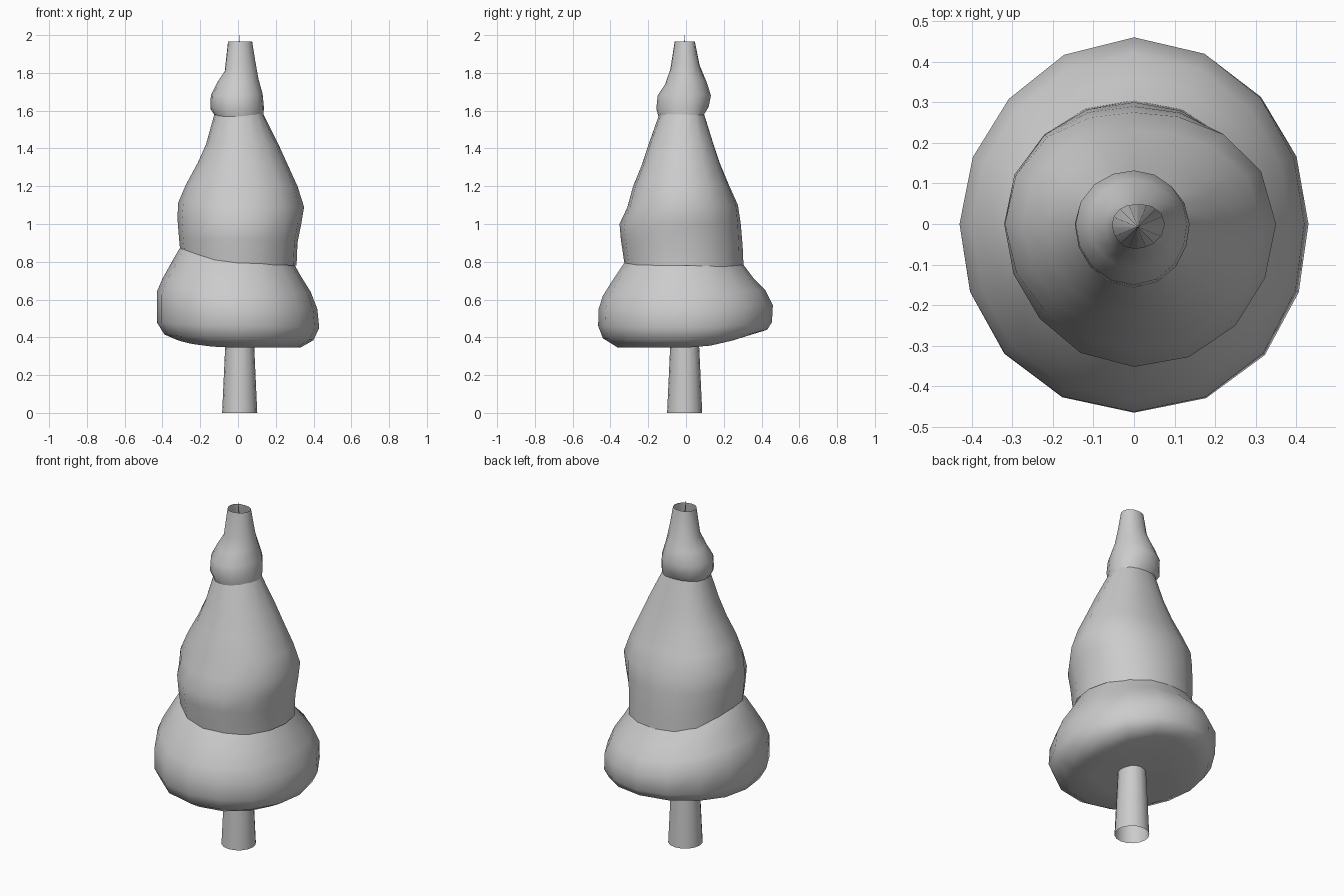
import bpy, bmesh, math

SEG = 16


def finish(bm, name, angle):
    bmesh.ops.recalc_face_normals(bm, faces=bm.faces)
    me = bpy.data.meshes.new(name)
    bm.to_mesh(me)
    bm.free()
    ob = bpy.data.objects.new(name, me)
    bpy.context.collection.objects.link(ob)
    bpy.ops.object.select_all(action='DESELECT')
    ob.select_set(True)
    bpy.context.view_layer.objects.active = ob
    bpy.ops.object.shade_smooth_by_angle(angle=math.radians(angle))


def loft(name, px, py, nx, ny, lumps):
    """Skin rings through four (radius, z) profiles facing +x, +y, -x, -y.
    lumps scales the radius at eight compass directions."""
    sides = [px, py, nx, ny]
    bm = bmesh.new()
    rings = []
    for k in range(len(px)):
        ring = []
        for i in range(SEG):
            a = 2 * math.pi * i / SEG
            q = int(4 * i / SEG)
            t = math.sin(a - q * math.pi / 2) ** 2
            (r0, z0), (r1, z1) = sides[q][k], sides[(q + 1) % 4][k]
            e = 8 * i / SEG
            j = int(e)
            s = lumps[j] + (lumps[(j + 1) % 8] - lumps[j]) * (e - j)
            r = (r0 + (r1 - r0) * t) * s
            ring.append(bm.verts.new((r * math.cos(a), r * math.sin(a), z0 + (z1 - z0) * t)))
        rings.append(ring)
    for lo, hi in zip(rings, rings[1:]):
        for i in range(SEG):
            j = (i + 1) % SEG
            bm.faces.new((lo[i], lo[j], hi[j], hi[i]))
    finish(bm, name, 50)


# Trunk: one long open-bottomed cone whose tip pokes out of the crown
bm = bmesh.new()
bmesh.ops.create_cone(bm, cap_ends=False, segments=16, radius1=0.093, radius2=0.001, depth=2.0)
bmesh.ops.translate(bm, verts=bm.verts, vec=(0.009, -0.007, 1.0))
finish(bm, "trunk", 40)

# Wide bottom tier, closed in underneath to the trunk
loft("bottom_foliage",
     [(.04, .38), (.2, .365), (.33, .345), (.40, .385), (.43, .45), (.42, .55), (.385, .64), (.335, .72), (.29, .80), (.18, .95)],
     [(.04, .38), (.2, .40), (.36, .42), (.43, .44), (.455, .48), (.46, .57), (.42, .65), (.36, .71), (.30, .79), (.18, .95)],
     [(.04, .38), (.2, .38), (.32, .385), (.39, .415), (.43, .48), (.43, .64), (.40, .71), (.35, .80), (.31, .87), (.18, .98)],
     [(.04, .37), (.2, .36), (.36, .345), (.44, .395), (.465, .46), (.463, .55), (.44, .62), (.39, .70), (.33, .79), (.18, .95)],
     [1, 1, 1, .98, 1, 1.01, 1, 1.02])

# Tapering middle tier
loft("middle_foliage",
     [(.31, .78), (.315, .90), (.335, 1.0), (.35, 1.09), (.315, 1.2), (.265, 1.31), (.215, 1.42), (.125, 1.60)],
     [(.305, .765), (.30, .88), (.29, 1.0), (.275, 1.1), (.23, 1.2), (.18, 1.32), (.14, 1.44), (.09, 1.60)],
     [(.305, .85), (.312, .92), (.32, 1.02), (.318, 1.11), (.275, 1.21), (.215, 1.32), (.17, 1.42), (.12, 1.60)],
     [(.325, .785), (.345, .92), (.352, 1.0), (.31, 1.09), (.28, 1.2), (.235, 1.31), (.195, 1.43), (.135, 1.60)],
     [1, 1, 1, 1.02, 1, .98, 1, 1.03])

# Small crown tier, open at the top
loft("top_foliage",
     [(.11, 1.58), (.135, 1.565), (.137, 1.62), (.13, 1.69), (.108, 1.77), (.092, 1.86), (.075, 1.965)],
     [(.07, 1.60), (.095, 1.58), (.12, 1.62), (.132, 1.68), (.11, 1.75), (.072, 1.84), (.047, 1.965)],
     [(.10, 1.58), (.12, 1.57), (.146, 1.61), (.144, 1.68), (.11, 1.75), (.07, 1.81), (.053, 1.965)],
     [(.12, 1.58), (.145, 1.565), (.157, 1.61), (.15, 1.68), (.11, 1.74), (.083, 1.82), (.06, 1.965)],
     [1, 1, 1, 1, 1, 1, 1, 1])
